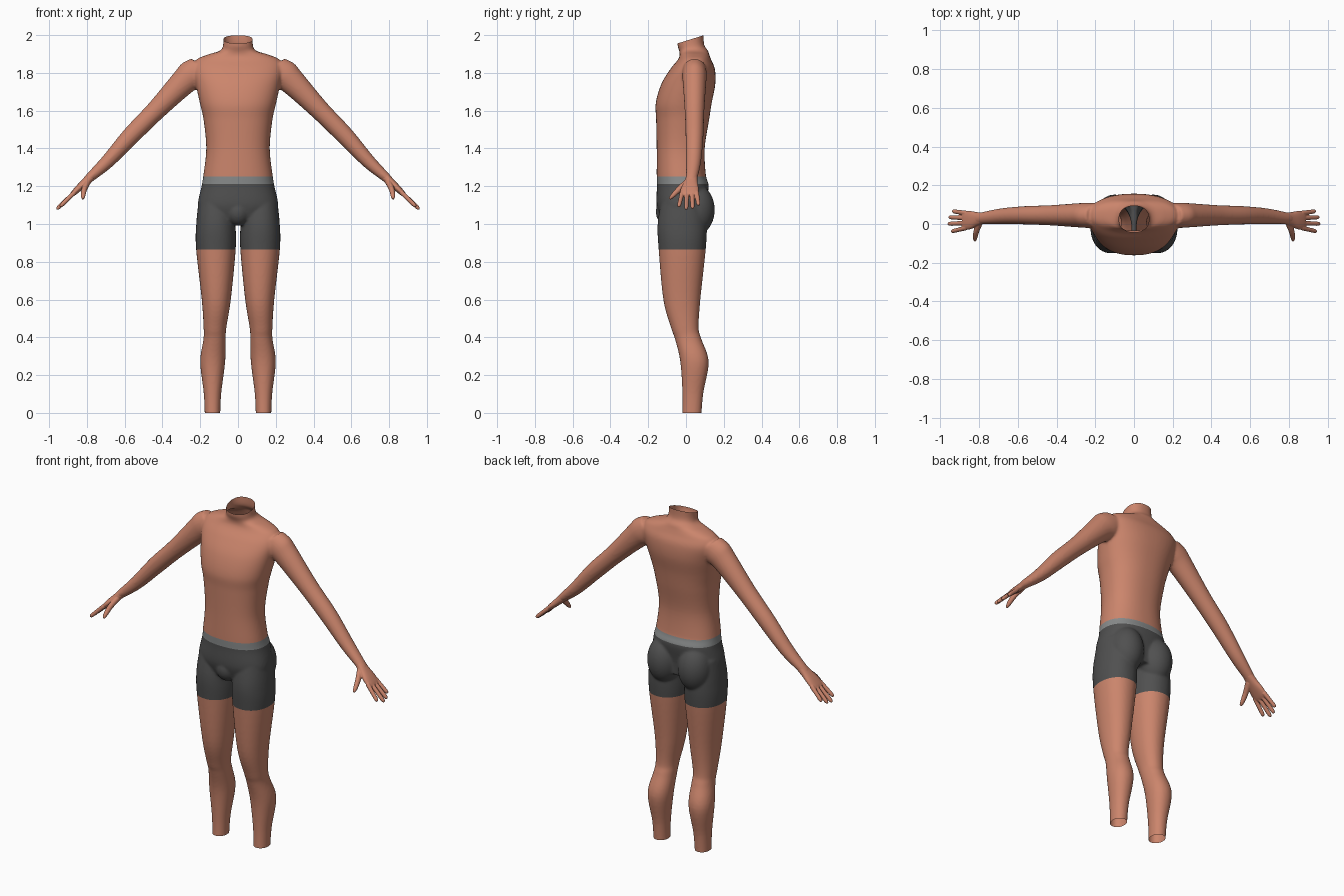
import bpy, bmesh
from math import cos, sin, pi
from mathutils import Vector, Matrix

if "Cube" in bpy.data.objects:
    bpy.data.objects.remove(bpy.data.objects["Cube"])


def material(name, rgb):
    m = bpy.data.materials.new(name)
    m.diffuse_color = (*rgb, 1)
    m.use_nodes = True
    m.node_tree.nodes["Principled BSDF"].inputs["Base Color"].default_value = m.diffuse_color
    return m


skin = material("skin", (0.60, 0.235, 0.15))
cloth = material("dark grey cloth", (0.08, 0.08, 0.08))
elastic = material("light grey waistband", (0.25, 0.26, 0.26))


def spline(rows, steps=6):
    """Catmull-Rom interpolation of section rows."""
    rows = [Vector(r) for r in rows]
    out = []
    for i in range(len(rows) - 1):
        p0, p1, p2 = rows[max(i - 1, 0)], rows[i], rows[i + 1]
        p3 = rows[min(i + 2, len(rows) - 1)]
        for k in range(steps):
            t = k / steps
            out.append(0.5 * (2 * p1 + (p2 - p0) * t + (2 * p0 - 5 * p1 + 4 * p2 - p3) * t * t
                              + (3 * p1 - p0 - 3 * p2 + p3) * t ** 3))
    return out + [rows[-1]]


def loft(bm, rows, u=(1, 0, 0), v=(0, 1, 0), side=1, n=2.0, seg=40):
    """Closed tube through rows (x, y, z, half size along u, half size along v)."""
    flip = Vector((side, 1, 1))
    u, v = Vector(u) * flip, Vector(v) * flip
    power = lambda c: (1 if c >= 0 else -1) * abs(c) ** (2 / n)
    rings = []
    for r in spline(rows):
        c = Vector(r[:3]) * flip
        rings.append([bm.verts.new(c + u * r[3] * power(cos(2 * pi * k / seg))
                                   + v * r[4] * power(sin(2 * pi * k / seg)))
                      for k in range(seg)])
    faces = [bm.faces.new(rings[0]), bm.faces.new(rings[-1])]
    for a, b in zip(rings, rings[1:]):
        for k in range(seg):
            j = (k + 1) % seg
            faces.append(bm.faces.new((a[k], a[j], b[j], b[k])))
    bmesh.ops.recalc_face_normals(bm, faces=faces)


def ball(bm, centre, radii):
    bmesh.ops.create_icosphere(bm, subdivisions=4, radius=1,
                               matrix=Matrix.Translation(centre) @ Matrix.Diagonal((*radii, 1)))


def fuse(bm, name, voxel, smoothing):
    """Melt overlapping parts into one smooth skin."""
    me = bpy.data.meshes.new(name)
    bm.to_mesh(me)
    bm.free()
    ob = bpy.data.objects.new(name, me)
    bpy.context.collection.objects.link(ob)
    mod = ob.modifiers.new("fuse", 'REMESH')
    mod.mode, mod.voxel_size = 'VOXEL', voxel
    mod = ob.modifiers.new("soften", 'SMOOTH')
    mod.factor, mod.iterations = 0.5, smoothing
    dg = bpy.context.evaluated_depsgraph_get()
    new = bpy.data.meshes.new_from_object(ob.evaluated_get(dg))
    ob.modifiers.clear()
    ob.data = new
    new.materials.clear()
    for m in (skin, cloth, elastic):
        new.materials.append(m)
    for p in new.polygons:
        p.use_smooth = True
        p.material_index = 0
    return ob


bm = bmesh.new()
# torso and neck
loft(bm, [(0, -.015, 1.02, .198, .115), (0, -.025, 1.10, .213, .13), (0, -.017, 1.20, .193, .137),
          (0, -.025, 1.26, .183, .13), (0, -.028, 1.40, .168, .127), (0, -.018, 1.55, .182, .14),
          (0, -.012, 1.64, .202, .148), (0, .012, 1.74, .224, .143), (0, .035, 1.82, .24, .118),
          (0, .045, 1.87, .22, .088), (0, .045, 1.897, .16, .078), (0, .04, 1.918, .095, .076),
          (0, .025, 1.955, .078, .07), (0, .027, 2.06, .08, .068)], n=2.3, seg=64)
# front of the shorts
ball(bm, (0, -.095, 1.065), (.065, .065, .075))
for s in (1, -1):
    # buttock
    ball(bm, (s * .1, .052, 1.075), (.095, .1, .135))
    # leg
    loft(bm, [(.112, -.015, 1.13, .096, .115), (.117, -.02, 1.0, .104, .13), (.117, -.02, .87, .105, .125),
              (.115, -.022, .6, .077, .098), (.122, -.006, .45, .06, .073), (.124, .012, .39, .059, .07),
              (.134, .045, .27, .066, .075), (.135, .036, .1, .046, .055),
              (.135, .03, -.04, .04, .05)], side=s, n=2.15)
    # arm
    loft(bm, [(.19, .045, 1.82, .08, .062), (.24, .045, 1.79, .083, .065), (.29, .045, 1.75, .07, .062),
              (.433, .045, 1.603, .053, .052), (.567, .045, 1.467, .048, .047),
              (.69, .04, 1.332, .037, .04), (.785, .03, 1.245, .025, .031),
              (.81, .025, 1.222, .02, .031)], u=(.7, 0, .71), side=s)
body = fuse(bm, "body_with_shorts", 0.007, 6)

# open the neck and ankles, cut clean lines for the shorts and waistband
HEM, BAND, TOP = 0.865, 1.212, 1.252
bm = bmesh.new()
bm.from_mesh(body.data)


def cut(co, no, clear=False):
    bmesh.ops.bisect_plane(bm, geom=bm.verts[:] + bm.edges[:] + bm.faces[:], dist=1e-5,
                           plane_co=co, plane_no=no, clear_outer=clear)


cut((0, 0, 1.97), (0, -.31, 1), True)
cut((0, 0, 0), (0, 0, -1), True)
for z in (HEM, BAND, TOP):
    cut((0, 0, z), (0, 0, 1))
for f in bm.faces:
    c = f.calc_center_median()
    f.material_index = 0
    if abs(c.x) < .3 and HEM < c.z < TOP:
        f.material_index = 1 if c.z < BAND else 2
    f.smooth = True
bm.to_mesh(body.data)
bm.free()

# hands: palm, four fingers and thumb
FINGERS = [((.865, .056, 1.168), (.937, .066, 1.100)), ((.865, .031, 1.168), (.955, .035, 1.083)),
           ((.865, .005, 1.168), (.960, .001, 1.078)), ((.865, -.02, 1.168), (.942, -.038, 1.092))]
for s, name in ((1, "left_hand"), (-1, "right_hand")):
    bm = bmesh.new()
    across = (.66, 0, .75)
    loft(bm, [(.775, .031, 1.253, .024, .029), (.81, .025, 1.22, .021, .036), (.845, .02, 1.188, .018, .047),
              (.872, .018, 1.162, .014, .048), (.884, .018, 1.151, .009, .044)], u=across, side=s, n=2.3)
    for a, b in FINGERS:
        a, b = Vector(a), Vector(b)
        loft(bm, [(*a.lerp(b, t), r, r) for t, r in ((0, .0125), (.5, .0115), (.88, .0105), (1, .005))],
             u=across, side=s, seg=16)
    loft(bm, [(.795, .01, 1.222, .017, .02), (.813, -.035, 1.185, .015, .016), (.82, -.07, 1.15, .012, .012),
              (.821, -.087, 1.133, .006, .006)], u=(1, 0, 0), v=(0, .7, -.7), side=s, seg=16)
    fuse(bm, name, 0.003, 3)
